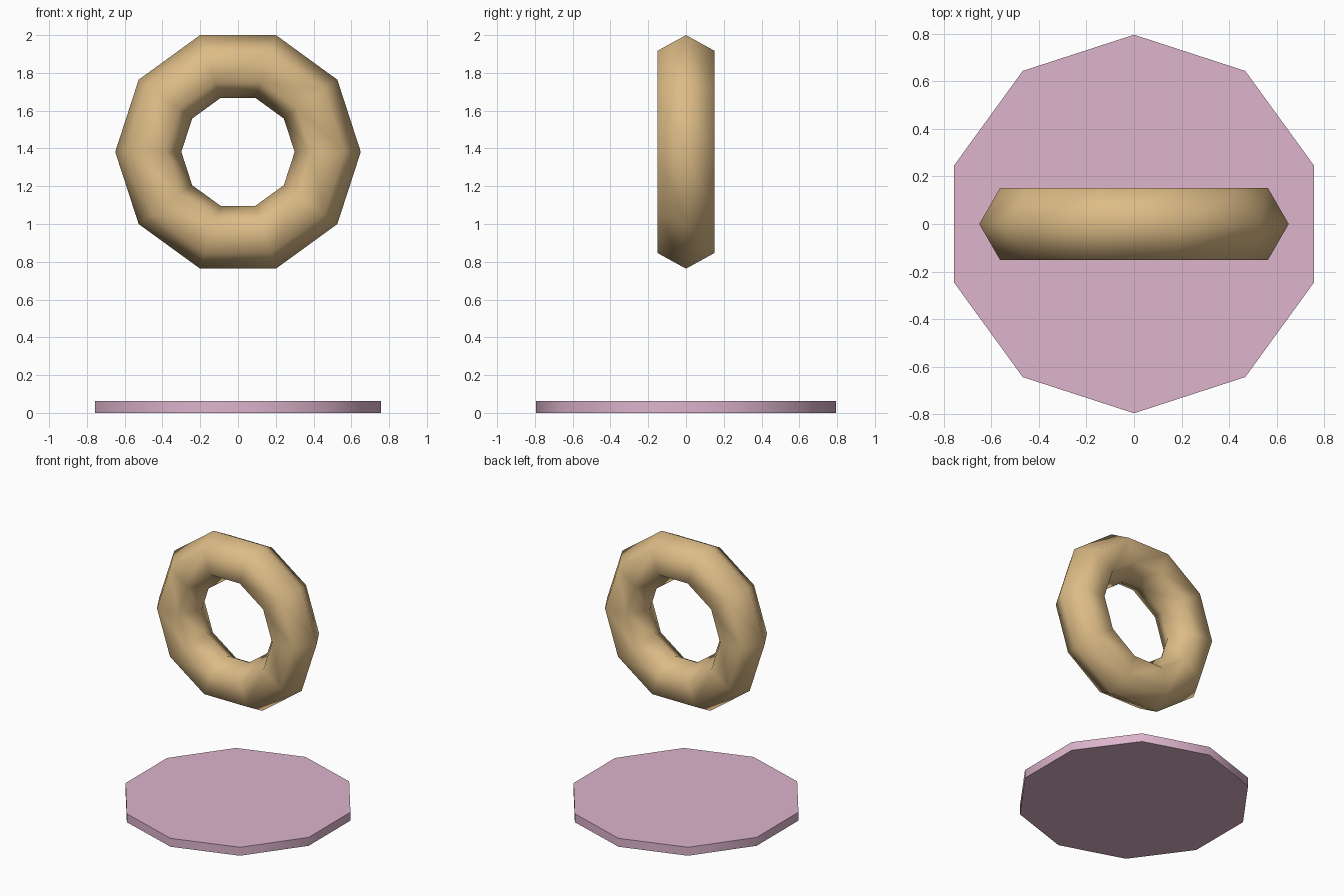
import bpy
import math

if "Cube" in bpy.data.objects:
    bpy.data.objects.remove(bpy.data.objects["Cube"])

BASE_HEIGHT = 0.063
RING_MAJOR, RING_MINOR = 0.475, 0.175
# highest ring corners sit at 72 degrees and touch z = 2
RING_Z = 2.0 - (RING_MAJOR + RING_MINOR) * math.sin(math.radians(72))


def finish(name, color, angle):
    obj = bpy.context.object
    obj.name = name
    mat = bpy.data.materials.new(name + "_material")
    mat.diffuse_color = color
    mat.use_nodes = True
    mat.node_tree.nodes["Principled BSDF"].inputs["Base Color"].default_value = mat.diffuse_color
    obj.data.materials.append(mat)
    bpy.ops.object.transform_apply(location=False, rotation=True, scale=True)
    bpy.ops.object.shade_smooth_by_angle(angle=math.radians(angle))
    return obj


# ten-sided flat base disc, rounded shading on the rim only
bpy.ops.mesh.primitive_cylinder_add(vertices=10, radius=0.795, depth=BASE_HEIGHT,
                                    location=(0, 0, BASE_HEIGHT / 2))
finish("base_disc", (0.72, 0.46, 0.60, 1), 40)

# upright floating ring, ten segments with a six-sided section
bpy.ops.mesh.primitive_torus_add(major_segments=10, minor_segments=6,
                                 major_radius=RING_MAJOR, minor_radius=RING_MINOR,
                                 location=(0, 0, RING_Z), rotation=(math.pi / 2, 0, 0))
finish("floating_ring", (0.72, 0.50, 0.24, 1), 80)
